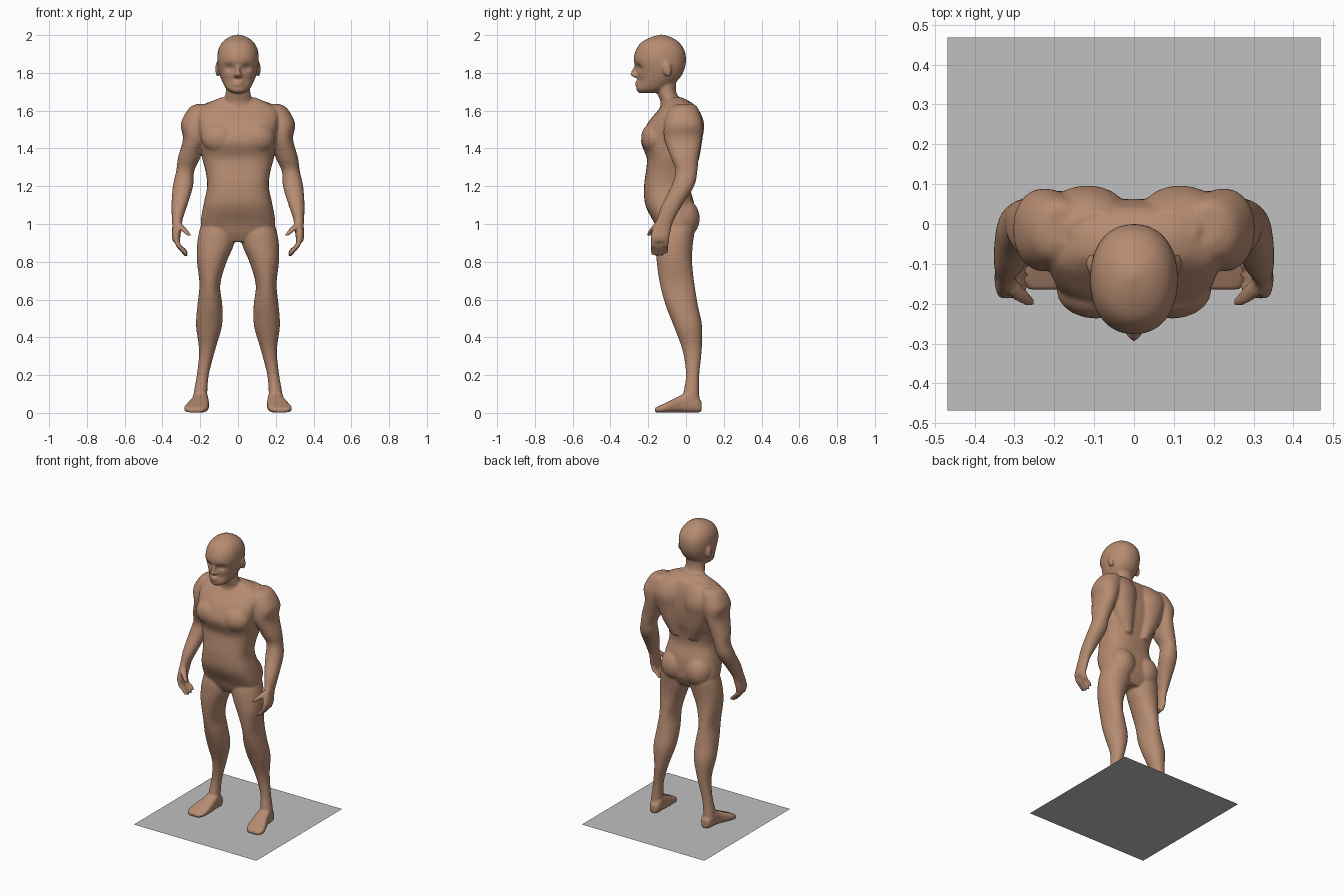
import bpy, bmesh, math
from mathutils import Vector, Matrix


def material(name, rgb):
    m = bpy.data.materials.new(name)
    m.diffuse_color = (*rgb, 1)
    return m


skin = material("skin", (0.47, 0.26, 0.165))
grey = material("base grey", (0.53, 0.53, 0.53))
body_parts = []


def add(name, bm, mat, is_body=True):
    bmesh.ops.recalc_face_normals(bm, faces=bm.faces[:])
    me = bpy.data.meshes.new(name)
    bm.to_mesh(me)
    bm.free()
    me.materials.append(mat)
    ob = bpy.data.objects.new(name, me)
    bpy.context.collection.objects.link(ob)
    if is_body:
        body_parts.append(ob)
    return ob


def spline(rows, steps):
    out = []
    for i in range(len(rows) - 1):
        p = [rows[max(0, min(len(rows) - 1, i + k))] for k in (-1, 0, 1, 2)]
        for s in range(steps):
            t = s / steps
            out.append([0.5 * (2 * b + (c - a) * t + (2 * a - 5 * b + 4 * c - d) * t * t
                               + (3 * b - a - 3 * c + d) * t ** 3) for a, b, c, d in zip(*p)])
    return out + [list(rows[-1])]


def stack(name, rows, power=2.0, side=1, along_y=False, n=32, shape=None):
    """Loft of rounded sections: height, x min, x max, y min, y max."""
    bm = bmesh.new()
    rings = []
    for h, x0, x1, y0, y1 in spline(rows, 4):
        ring = []
        for k in range(n):
            a = 2 * math.pi * k / n
            c, s = math.cos(a), math.sin(a)
            u = math.copysign(abs(c) ** (2 / power), c)
            v = math.copysign(abs(s) ** (2 / power), s)
            x, y = (x0 + x1) / 2 + u * (x1 - x0) / 2, (y0 + y1) / 2 + v * (y1 - y0) / 2
            p = Vector((x * side, h, y) if along_y else (x * side, y, h))
            if shape:
                shape(p)
            ring.append(bm.verts.new(p))
        rings.append(ring)
    for a, b in zip(rings, rings[1:]):
        for k in range(n):
            bm.faces.new((a[k], a[(k + 1) % n], b[(k + 1) % n], b[k]))
    bm.faces.new(rings[0])
    bm.faces.new(rings[-1])
    return add(name, bm, skin)


def ellipsoid(name, centre, radii, tilt=0):
    bm = bmesh.new()
    m = Matrix.Translation(centre) @ Matrix.Rotation(tilt, 4, 'X') @ Matrix.Diagonal((*radii, 1))
    bmesh.ops.create_uvsphere(bm, u_segments=20, v_segments=12, radius=1, matrix=m)
    add(name, bm, skin)


def face_dents(p):
    # eye sockets and hollow cheeks
    if p.y < -0.15:
        for cx in (-0.046, 0.046):
            p.y += 0.02 * math.exp(-((p.x - cx) / 0.022) ** 2 - ((p.z - 1.828) / 0.017) ** 2)
            p.y += 0.007 * math.exp(-((p.x - cx) / 0.02) ** 2 - ((p.z - 1.755) / 0.02) ** 2)


# Head and neck
stack("head", [(1.693, -.03, .03, -.25, -.16), (1.715, -.062, .062, -.263, -.10),
               (1.77, -.09, .09, -.257, -.035), (1.82, -.104, .104, -.264, -.008),
               (1.87, -.11, .11, -.277, .0), (1.92, -.105, .105, -.265, -.008),
               (1.96, -.085, .085, -.238, -.035), (1.987, -.052, .052, -.19, -.075),
               (2.002, -.012, .012, -.14, -.12)], 2.2, n=56, shape=face_dents)
stack("neck", [(1.56, -.10, .10, -.15, .03), (1.64, -.085, .085, -.135, -.0),
               (1.69, -.066, .066, -.15, -.05), (1.78, -.062, .062, -.16, -.05)])
stack("nose", [(1.775, -.02, .02, -.268, -.24), (1.787, -.023, .023, -.293, -.24),
               (1.80, -.014, .014, -.293, -.24), (1.835, -.009, .009, -.276, -.24),
               (1.85, -.008, .008, -.27, -.24)], n=16)
for name, z, r in (("upper_lip", 1.75, .006), ("lower_lip", 1.737, .007)):
    ellipsoid(name, (0, -.256, z), (.03, .014, r))

# Torso
stack("torso", [(.905, -.07, .07, -.12, .01), (.95, -.17, .17, -.145, .035),
                (1.0, -.197, .197, -.165, .05), (1.1, -.183, .183, -.215, .045),
                (1.2, -.163, .163, -.222, .02), (1.28, -.172, .172, -.212, .03),
                (1.35, -.19, .19, -.208, .05), (1.44, -.20, .20, -.238, .062),
                (1.53, -.215, .215, -.205, .062), (1.60, -.215, .215, -.15, .05),
                (1.64, -.16, .16, -.12, .03), (1.67, -.09, .09, -.10, -.02)], 2.7, n=48)

for s, label in ((1, "left"), (-1, "right")):
    ellipsoid(label + "_ear", (s * .108, -.10, 1.82), (.012, .024, .042), .2)
    ellipsoid(label + "_buttock", (s * .092, -.015, 1.03), (.092, .088, .105))
    ellipsoid(label + "_pectoral", (s * .095, -.165, 1.455), (.10, .073, .085))
    stack(label + "_back_muscle", [(1.25, .03, .10, -.05, .04), (1.35, .025, .16, -.05, .07),
          (1.45, .02, .20, -.05, .087), (1.53, .015, .22, -.05, .096),
          (1.60, .015, .22, -.05, .07), (1.645, .02, .16, -.06, .03)], side=s)

    # Arm
    stack(label + "_arm", [(1.635, .15, .22, -.05, .04), (1.61, .12, .262, -.09, .065),
          (1.53, .14, .303, -.115, .088), (1.45, .17, .291, -.115, .083),
          (1.35, .20, .318, -.08, .067), (1.28, .232, .327, -.055, .06),
          (1.20, .238, .345, -.078, .043), (1.10, .268, .352, -.128, -.02),
          (1.03, .292, .35, -.152, -.06), (.99, .297, .348, -.172, -.075),
          (.93, .306, .35, -.188, -.088), (.905, .306, .342, -.183, -.095)], 2.2, s)

    # Hand
    for i in range(4):
        y, lift = -.176 + i * .024, (.008, 0, .003, .016)[i]
        stack(f"{label}_finger_{i + 1}", [(.94, .318, .342, y - .012, y + .012),
              (.89, .302, .332, y - .012, y + .012), (.855 + lift, .278, .306, y - .011, y + .011),
              (.828 + lift, .262, .282, y - .008, y + .008)], 2.2, s, n=14)
    stack(label + "_thumb", [(1.0, .295, .325, -.17, -.13), (.975, .272, .312, -.192, -.15),
          (.952, .254, .285, -.205, -.175), (.938, .249, .268, -.207, -.185)], side=s, n=14)

    # Leg
    stack(label + "_leg", [(1.03, .04, .18, -.12, .03), (.97, .015, .203, -.15, .045),
          (.89, .022, .217, -.157, .036), (.80, .06, .217, -.155, .032),
          (.68, .094, .204, -.138, .045), (.57, .083, .215, -.108, .063),
          (.46, .085, .222, -.065, .085), (.33, .122, .206, -.018, .083),
          (.20, .155, .218, .0, .07), (.10, .163, .235, -.015, .07),
          (.04, .165, .235, -.02, .075)], 2.1, s)
    # Foot
    stack(label + "_foot", [(.083, .175, .22, .005, .06), (.06, .16, .232, .002, .085),
          (.02, .158, .24, .002, .115), (-.03, .154, .25, .002, .092),
          (-.09, .155, .276, .002, .062), (-.135, .163, .286, .002, .04),
          (-.165, .185, .265, .002, .026)], 3, s, along_y=True)

# Fuse the parts into one smooth skin
for ob in body_parts:
    ob.select_set(True)
body = body_parts[0]
bpy.context.view_layer.objects.active = body
bpy.ops.object.join()
body.name = "body"
remesh = body.modifiers.new("fuse", 'REMESH')
remesh.mode = 'VOXEL'
remesh.voxel_size = 0.007
remesh.use_smooth_shade = True
relax = body.modifiers.new("relax", 'SMOOTH')
relax.factor = 0.5
relax.iterations = 4

# Square base
bm = bmesh.new()
bmesh.ops.create_grid(bm, x_segments=1, y_segments=1, size=0.468)
add("base", bm, grey, False)
